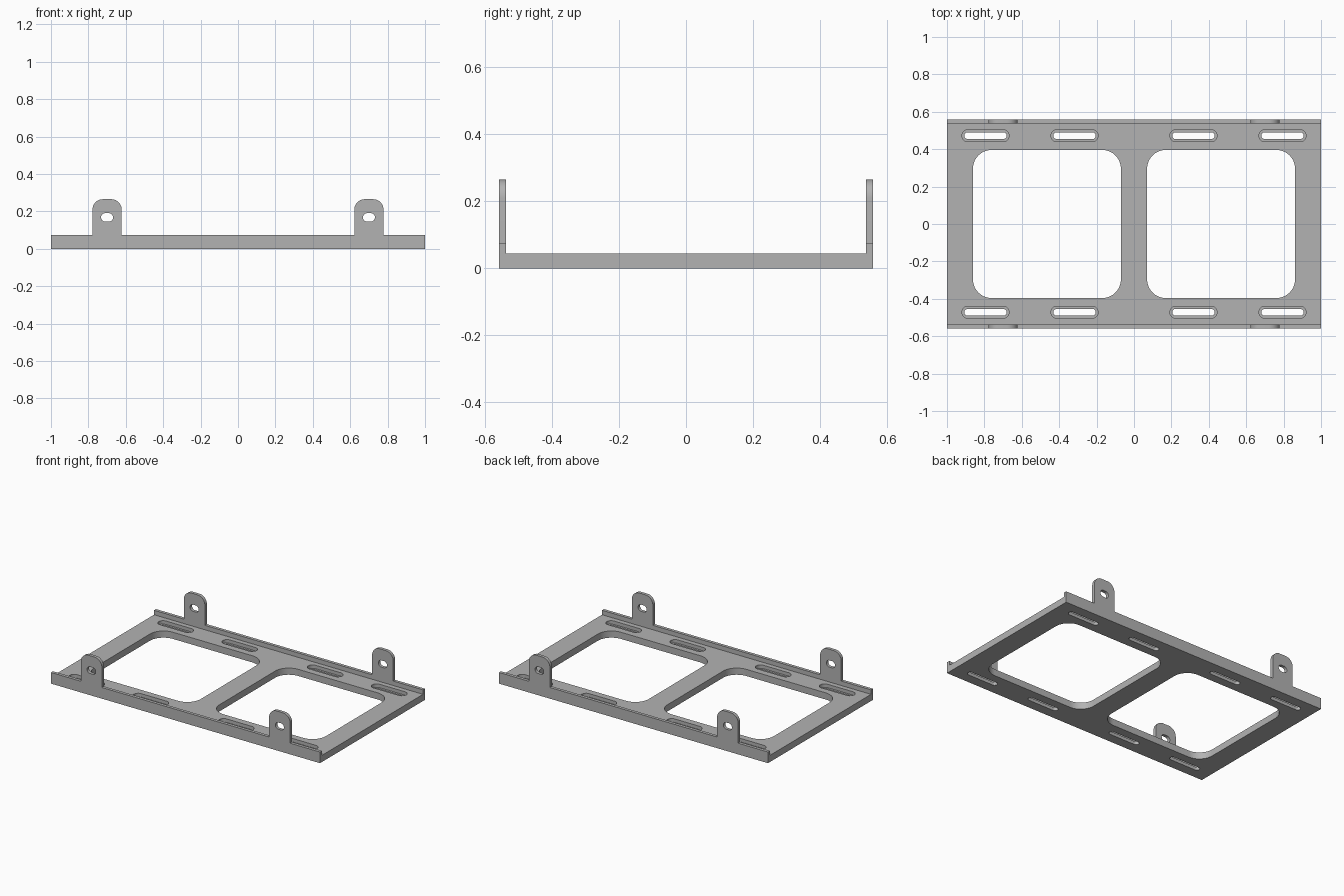
import bpy
import bmesh
from math import cos, sin, pi
from mathutils import Matrix, Vector

if "Cube" in bpy.data.objects:
    bpy.data.objects.remove(bpy.data.objects["Cube"], do_unlink=True)

# Sizes
HALF_Y = 0.5575
WALL = 0.021
PLATE_Z = 0.045
LIP_Z = 0.075
TAB_X, TAB_HALF, TAB_TOP, TAB_R = 0.7, 0.078, 0.265, 0.055

# Maps a profile's (u, v, depth) to model axes
ALONG_X = Matrix(((0, 0, 1), (1, 0, 0), (0, 1, 0))).to_4x4()
ALONG_Y = Matrix(((1, 0, 0), (0, 0, 1), (0, 1, 0))).to_4x4()
ALONG_Z = Matrix.Identity(4)

grey = bpy.data.materials.new("grey_metal")
grey.use_nodes = True
colour = (0.45, 0.45, 0.45, 1)
grey.diffuse_color = colour
grey.node_tree.nodes["Principled BSDF"].inputs["Base Color"].default_value = colour


def arc(cx, cy, r, start, end, steps=10):
    angles = [start + (end - start) * i / steps for i in range(steps + 1)]
    return [(cx + r * cos(a), cy + r * sin(a)) for a in angles]


def rounded_rect(cx, cy, w, h, r):
    points = []
    for i, (sx, sy) in enumerate(((1, 1), (-1, 1), (-1, -1), (1, -1))):
        points += arc(cx + sx * (w / 2 - r), cy + sy * (h / 2 - r), r,
                      i * pi / 2, (i + 1) * pi / 2)
    return points


def prism(name, profiles, low, high, axes):
    """Extrude closed profiles from low to high along one axis."""
    bm = bmesh.new()
    for points in profiles:
        face = bm.faces.new([bm.verts.new(axes @ Vector((u, v, low))) for u, v in points])
        new = bmesh.ops.extrude_face_region(bm, geom=[face], use_keep_orig=True)["geom"]
        shift = axes @ Vector((0, 0, high - low))
        bmesh.ops.translate(bm, vec=shift, verts=[g for g in new if isinstance(g, bmesh.types.BMVert)])
    bmesh.ops.remove_doubles(bm, verts=bm.verts, dist=1e-5)
    bmesh.ops.recalc_face_normals(bm, faces=bm.faces)
    mesh = bpy.data.meshes.new(name)
    bm.to_mesh(mesh)
    bm.free()
    mesh.materials.append(grey)
    obj = bpy.data.objects.new(name, mesh)
    bpy.context.collection.objects.link(obj)
    return obj


# Channel with tall side walls
inner = HALF_Y - WALL
channel = [(-HALF_Y, 0), (HALF_Y, 0), (HALF_Y, 0.4), (inner, 0.4),
           (inner, PLATE_Z), (-inner, PLATE_Z), (-inner, 0.4), (-HALF_Y, 0.4)]
bracket = prism("mounting_bracket", [channel], -1, 1, ALONG_X)

# Front outline: low lip with two round-cornered tabs
outline = [(-1.1, -0.1), (-1.1, LIP_Z)]
for x in (-TAB_X, TAB_X):
    left, right, cz = x - TAB_HALF, x + TAB_HALF, TAB_TOP - TAB_R
    outline.append((left, LIP_Z))
    outline += arc(left + TAB_R, cz, TAB_R, pi, pi / 2)
    outline += arc(right - TAB_R, cz, TAB_R, pi / 2, 0)
    outline.append((right, LIP_Z))
outline += [(1.1, LIP_Z), (1.1, -0.1)]

# Openings, stepped slots and tab holes
windows = [rounded_rect(s * 0.4655, 0, 0.791, 0.792, 0.1) for s in (-1, 1)]
centres = [(x, y) for x in (-0.794, -0.318, 0.318, 0.794) for y in (-0.472, 0.472)]
slots = [rounded_rect(x, y, 0.226, 0.036, 0.0179) for x, y in centres]
recesses = [rounded_rect(x, y, 0.252, 0.064, 0.0319) for x, y in centres]
holes = [rounded_rect(x, 0.168, 0.064, 0.045, 0.0224) for x in (-TAB_X, TAB_X)]

cutters = [
    ("INTERSECT", prism("tab_outline_cutter", [outline], -0.7, 0.7, ALONG_Y)),
    ("DIFFERENCE", prism("window_cutter", windows, -0.1, 0.1, ALONG_Z)),
    ("DIFFERENCE", prism("slot_cutter", slots, -0.1, 0.1, ALONG_Z)),
    ("DIFFERENCE", prism("recess_cutter", recesses, 0.022, 0.1, ALONG_Z)),
    ("DIFFERENCE", prism("tab_hole_cutter", holes, -0.7, 0.7, ALONG_Y)),
]
for operation, cutter in cutters:
    cutter.hide_render = True
    mod = bracket.modifiers.new(cutter.name, "BOOLEAN")
    mod.operation = operation
    mod.solver = "EXACT"
    mod.object = cutter

# Bake the cuts and drop the cutters
depsgraph = bpy.context.evaluated_depsgraph_get()
baked = bpy.data.meshes.new_from_object(bracket.evaluated_get(depsgraph))
bracket.modifiers.clear()
bracket.data = baked
for _, cutter in cutters:
    bpy.data.objects.remove(cutter, do_unlink=True)

# Smooth the round corners, keep edges sharp
bpy.ops.object.select_all(action="DESELECT")
bracket.select_set(True)
bpy.context.view_layer.objects.active = bracket
bpy.ops.object.shade_smooth_by_angle(angle=pi / 6)
